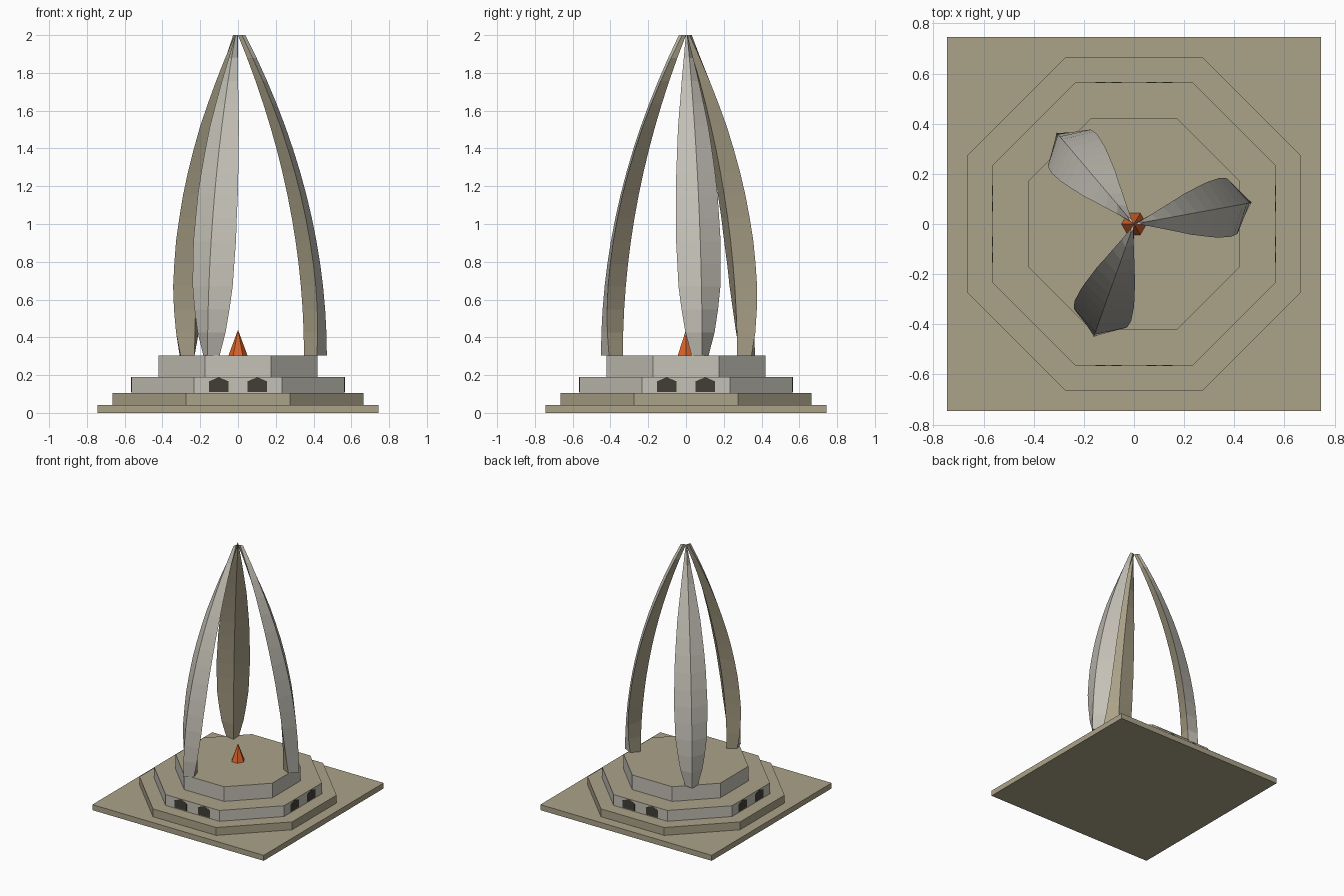
import bpy, bmesh, math
from mathutils import Matrix, Vector

cube = bpy.data.objects.get("Cube")
if cube:
    bpy.data.objects.remove(cube, do_unlink=True)


def material(name, rgb):
    m = bpy.data.materials.new(name)
    m.use_nodes = True
    lin = [((c + 0.055) / 1.055) ** 2.4 for c in rgb] + [1.0]
    m.diffuse_color = lin
    m.node_tree.nodes["Principled BSDF"].inputs["Base Color"].default_value = lin
    return m


SAND = material("sandstone", (0.67, 0.635, 0.535))
STONE = material("pale stone", (0.77, 0.755, 0.715))
DARK = material("dark opening", (0.26, 0.245, 0.21))
FLAME = material("flame orange", (0.85, 0.385, 0.15))


def finish(bm, name, *mats):
    bmesh.ops.recalc_face_normals(bm, faces=bm.faces)
    mesh = bpy.data.meshes.new(name)
    bm.to_mesh(mesh)
    bm.free()
    for m in mats:
        mesh.materials.append(m)
    obj = bpy.data.objects.new(name, mesh)
    bpy.context.collection.objects.link(obj)
    return obj


def prism(name, sides, apothem, z0, z1, side_mat):
    """Regular prism with a flat side to the front and sandstone on top."""
    bm = bmesh.new()
    r = apothem / math.cos(math.pi / sides)
    bmesh.ops.create_cone(bm, cap_ends=True, segments=sides, radius1=r, radius2=r, depth=z1 - z0)
    turn = Matrix.Rotation(math.pi / sides, 4, 'Z')
    bmesh.ops.transform(bm, matrix=Matrix.Translation((0, 0, (z0 + z1) / 2)) @ turn, verts=bm.verts)
    for f in bm.faces:
        f.material_index = 1 if abs(f.normal.z) < 0.5 else 0
    return finish(bm, name, SAND, side_mat)


# Stepped base
prism("ground_slab", 4, 0.745, 0.0, 0.043, SAND)
prism("lower_step", 8, 0.664, 0.043, 0.105, SAND)
prism("middle_step", 8, 0.565, 0.105, 0.19, STONE)
prism("upper_step", 8, 0.42, 0.19, 0.305, STONE)

# Pointed openings, two on each square side of the middle step
half, sill, shoulder, peak = 0.052, 0.11, 0.167, 0.189
arch = [(-half, sill), (half, sill), (half, shoulder), (0, peak), (-half, shoulder)]
bm = bmesh.new()
for quarter in range(4):
    turn = Matrix.Rotation(quarter * math.pi / 2, 3, 'Z')
    for cx in (-0.102, 0.102):
        face = bm.faces.new([bm.verts.new(turn @ Vector((cx + x, -0.564, z))) for x, z in arch])
        out = turn @ Vector((0, -0.002, 0))
        ext = bmesh.ops.extrude_face_region(bm, geom=[face])
        bmesh.ops.translate(bm, vec=out, verts=[v for v in ext["geom"] if isinstance(v, bmesh.types.BMVert)])
finish(bm, "arched_openings", DARK)

# Curved fins: diamond section, widest below the middle, leaning in to a shared tip
FOOT, TIP, RINGS = 0.305, 2.0, 14
WIDTHS = [(0.305, 0.046), (0.45, 0.085), (0.65, 0.112), (0.9, 0.12),
          (1.2, 0.111), (1.5, 0.084), (1.75, 0.047), (2.0, 0.005)]


def half_width(z):
    for (z0, w0), (z1, w1) in zip(WIDTHS, WIDTHS[1:]):
        if z <= z1:
            return w0 + (w1 - w0) * (z - z0) / (z1 - z0)
    return WIDTHS[-1][1]


def fin(name, angle):
    bm = bmesh.new()
    turn = Matrix.Rotation(math.radians(angle), 3, 'Z')
    rings = []
    for i in range(RINGS + 1):
        t = i / RINGS
        z = FOOT + (TIP - FOOT) * t
        outer = 0.478 - 0.438 * t * t
        inner = 0.355 * (1 - t * t)
        mid, w = (outer + inner) / 2, half_width(z)
        section = [(outer, 0), (mid, w), (inner, 0), (mid, -w)]
        rings.append([bm.verts.new(turn @ Vector((x, y, z))) for x, y in section])
    for low, high in zip(rings, rings[1:]):
        for k in range(4):
            n = (k + 1) % 4
            f = bm.faces.new((low[k], low[n], high[n], high[k]))
            f.material_index = 1 if k in (1, 2) else 0  # inner faces
    bm.faces.new(rings[0])
    bm.faces.new(rings[-1])
    finish(bm, name, STONE, SAND)


for label, angle in (("left_fin", 10.3), ("back_fin", 130.3), ("front_fin", 250.3)):
    fin(label, angle)

# Flame at the centre
bm = bmesh.new()
bmesh.ops.create_cone(bm, cap_ends=True, segments=6, radius1=0.05, radius2=0.0, depth=0.135)
bmesh.ops.transform(bm, matrix=Matrix.Translation((0, 0, 0.3725)) @ Matrix.Rotation(math.pi / 6, 4, 'Z'),
                    verts=bm.verts)
finish(bm, "flame", FLAME)
